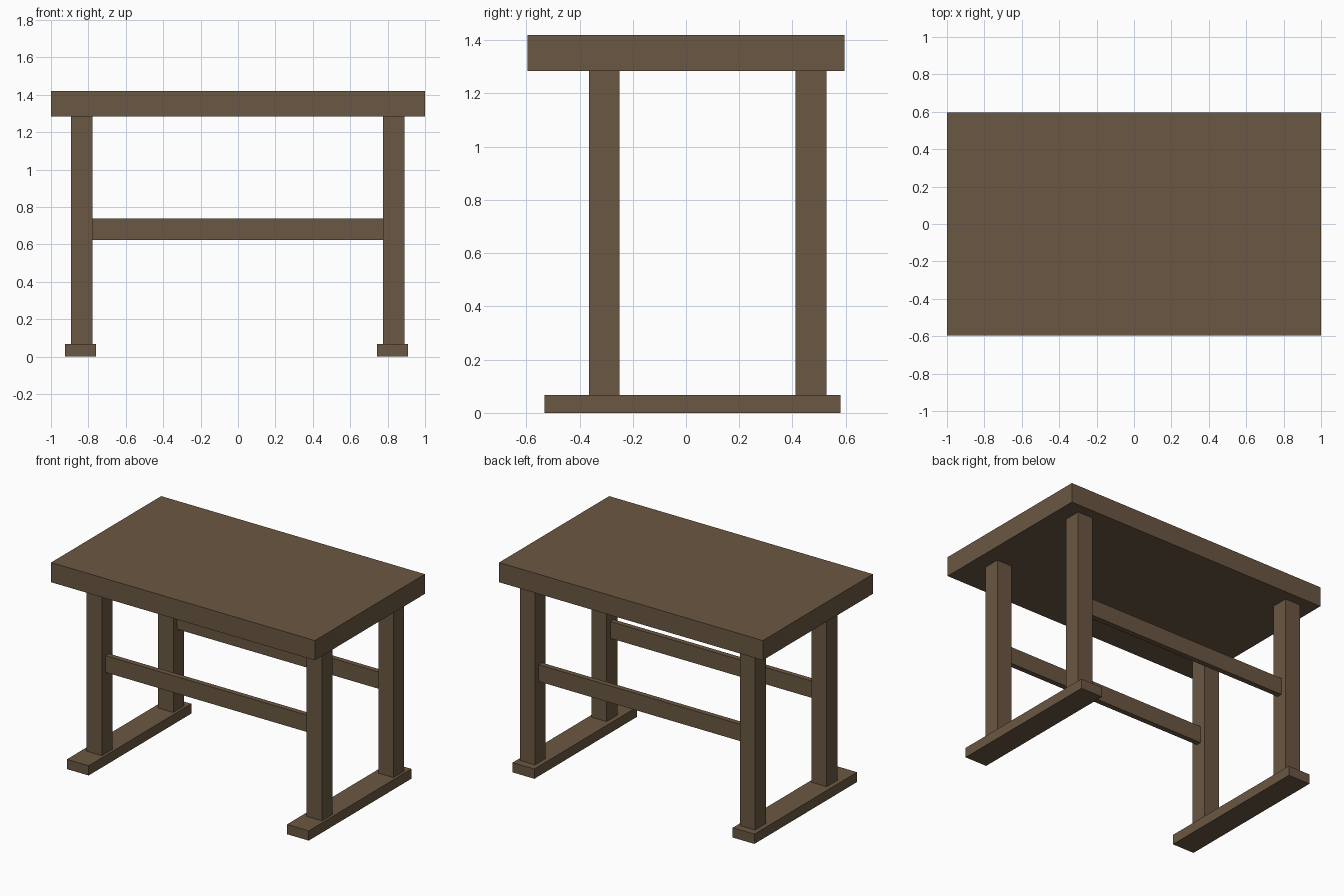
import bpy
import bmesh
from mathutils import Matrix, Vector

if "Cube" in bpy.data.objects:
    bpy.data.objects.remove(bpy.data.objects["Cube"])

wood = bpy.data.materials.new("dark brown wood")
wood.diffuse_color = (0.145, 0.096, 0.054, 1.0)
wood.use_nodes = True
wood.node_tree.nodes["Principled BSDF"].inputs["Base Color"].default_value = wood.diffuse_color


def box(name, x, y, z):
    """Box spanning the given (min, max) ranges, origin at its centre."""
    spans = (x, y, z)
    size = Vector([hi - lo for lo, hi in spans])
    mesh = bpy.data.meshes.new(name)
    bm = bmesh.new()
    bmesh.ops.create_cube(bm, size=1.0, matrix=Matrix.Diagonal(size).to_4x4())
    bm.to_mesh(mesh)
    bm.free()
    mesh.materials.append(wood)
    obj = bpy.data.objects.new(name, mesh)
    obj.location = [(lo + hi) / 2 for lo, hi in spans]
    bpy.context.collection.objects.link(obj)
    return obj


FOOT_TOP, TOP_BOTTOM, TOP = 0.067, 1.285, 1.42
LEG_X = {"left": (-0.893, -0.778), "right": (0.776, 0.891)}
FOOT_X = {"left": (-0.925, -0.760), "right": (0.744, 0.909)}
LEG_Y = {"front": (-0.364, -0.249), "back": (0.411, 0.527)}

# Thick tabletop
box("tabletop", (-1.0, 1.0), (-0.596, 0.596), (TOP_BOTTOM, TOP))

for side, leg_x in LEG_X.items():
    # Sled foot joining the front and back legs of one side
    box(f"{side}_foot", FOOT_X[side], (-0.532, 0.580), (0.0, FOOT_TOP))
    # Square legs
    for end, leg_y in LEG_Y.items():
        box(f"{end}_{side}_leg", leg_x, leg_y, (FOOT_TOP, TOP_BOTTOM))

# Thin rails between the legs, centred on the leg depth
for end, (y0, y1) in LEG_Y.items():
    mid = (y0 + y1) / 2
    box(f"{end}_rail", (LEG_X["left"][1], LEG_X["right"][0]),
        (mid - 0.018, mid + 0.018), (0.623, 0.738))
